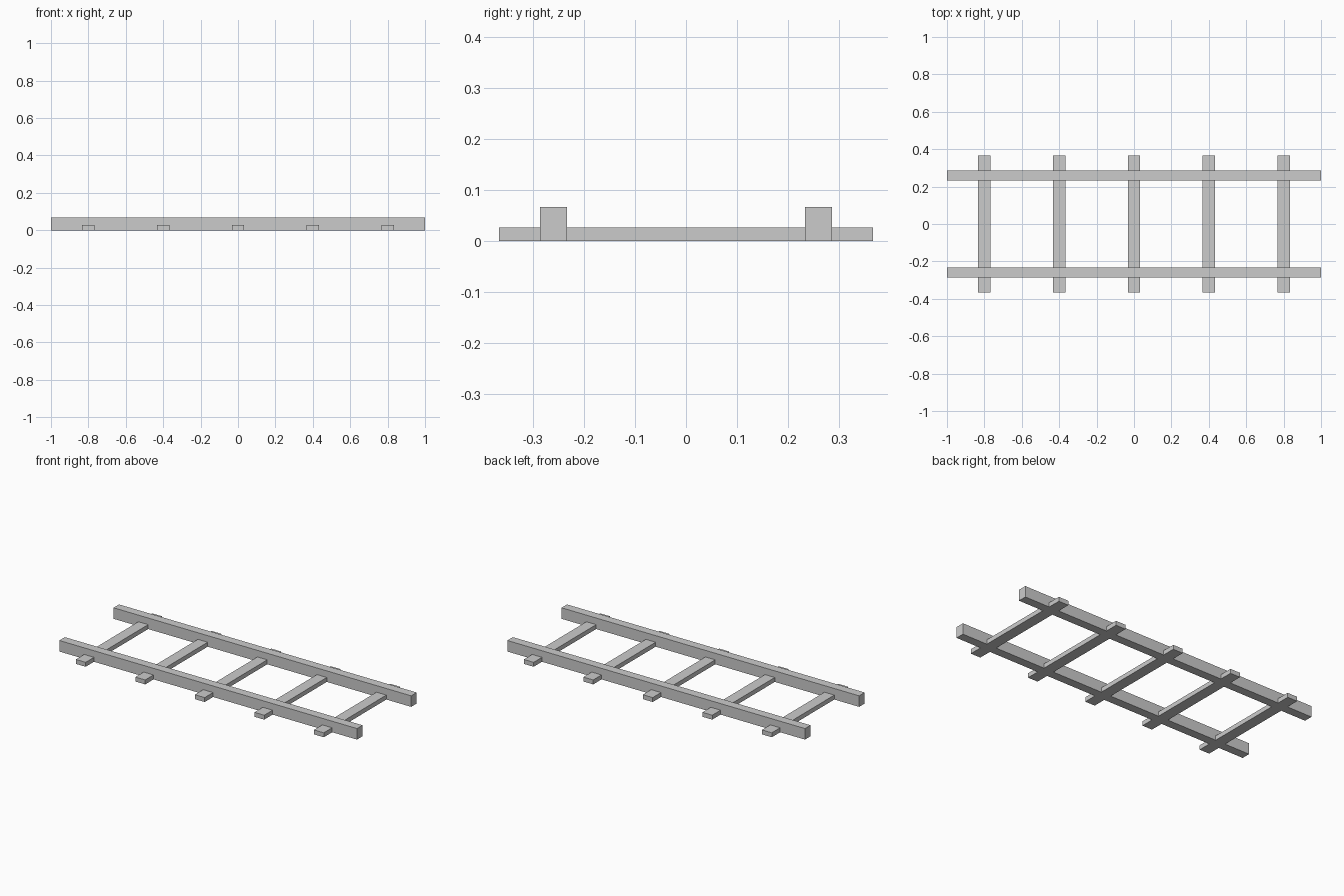
import bpy

cube = bpy.data.objects.get("Cube")
if cube:
    bpy.data.objects.remove(cube, do_unlink=True)

# Single flat grey
grey = bpy.data.materials.new("light_grey")
grey.use_nodes = True
colour = (0.6, 0.6, 0.6, 1.0)
grey.diffuse_color = colour
grey.node_tree.nodes["Principled BSDF"].inputs["Base Color"].default_value = colour


def beam(name, x, y, size):
    """Box standing on the ground at x, y."""
    bpy.ops.mesh.primitive_cube_add(size=1, location=(x, y, size[2] / 2))
    obj = bpy.context.object
    obj.name = name
    obj.scale = size
    bpy.ops.object.transform_apply(location=False, rotation=False, scale=True)
    obj.data.materials.append(grey)
    return obj


# Long rails
for side, y in (("front", -0.26), ("back", 0.26)):
    beam(f"{side}_rail", 0, y, (2.0, 0.053, 0.067))

# Cross ties, flush with the rail undersides
for i in range(5):
    beam(f"cross_tie_{i + 1}", (i - 2) * 0.4, 0, (0.066, 0.733, 0.027))
